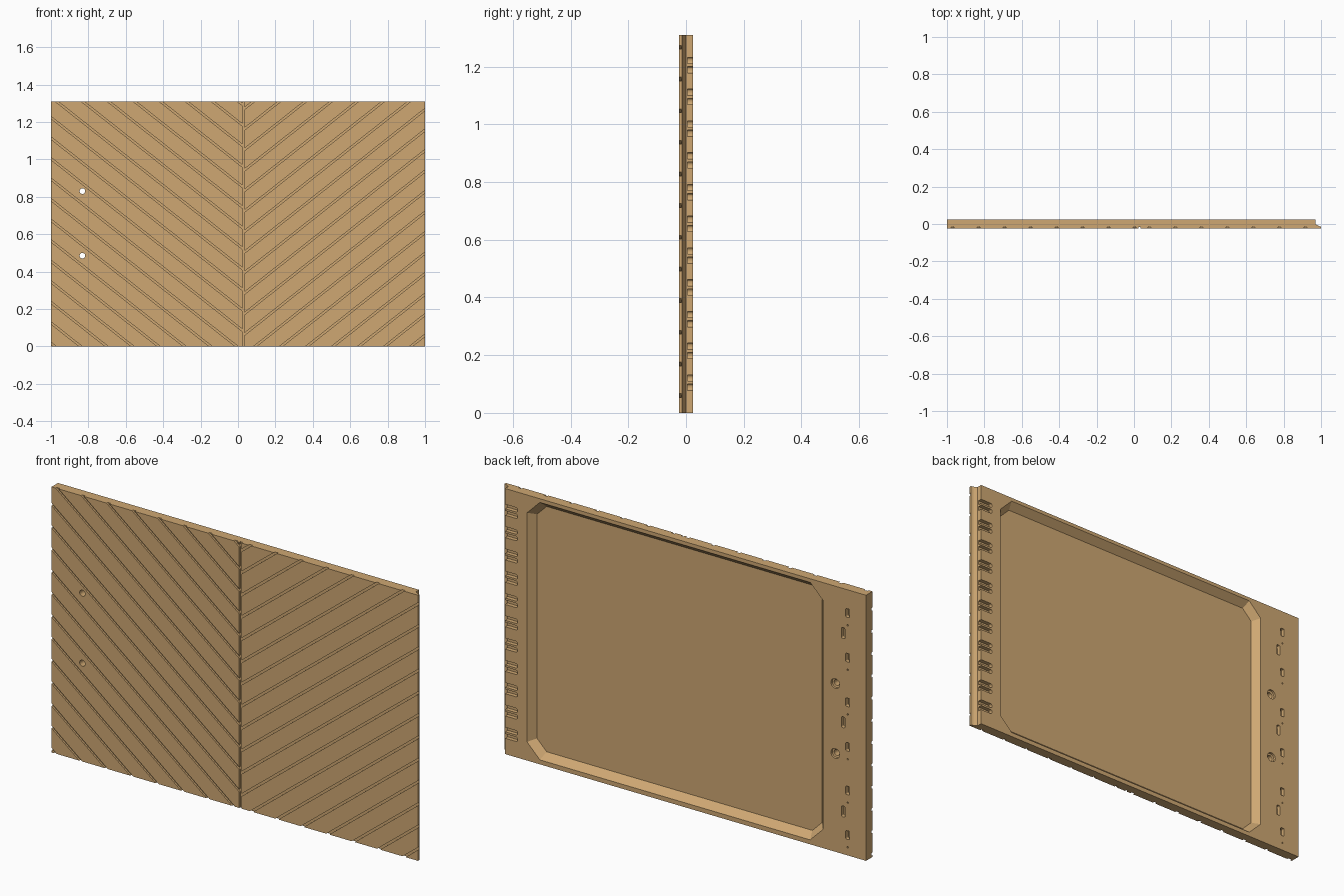
import bpy, bmesh, math

cube = bpy.data.objects.get("Cube")
if cube:
    bpy.data.objects.remove(cube)

HEIGHT, FRONT, BACK = 1.31, -0.025, 0.025
SEAM_X = 0.03          # vertical groove where the two plank directions meet
SLOPE = 0.79           # rise of the diagonal grooves

wood = bpy.data.materials.new("light_wood")
wood.use_nodes = True
colour = (0.62, 0.39, 0.17, 1)
wood.diffuse_color = colour
wood.node_tree.nodes["Principled BSDF"].inputs["Base Color"].default_value = colour


def loft(bm, rings):
    """Closed solid through rings of 3D points."""
    loops = [[bm.verts.new(p) for p in ring] for ring in rings]
    bm.faces.new(loops[0])
    bm.faces.new(loops[-1])
    for a, b in zip(loops, loops[1:]):
        for i in range(len(a)):
            j = (i + 1) % len(a)
            bm.faces.new((a[i], a[j], b[j], b[i]))


def prism(bm, outline, y0, y1):
    """Extrude an x-z outline along y."""
    loft(bm, [[(x, y, z) for x, z in outline] for y in (y0, y1)])


def finish(bm, name):
    bmesh.ops.recalc_face_normals(bm, faces=bm.faces[:])
    mesh = bpy.data.meshes.new(name)
    bm.to_mesh(mesh)
    bm.free()
    mesh.materials.append(wood)
    obj = bpy.data.objects.new(name, mesh)
    bpy.context.collection.objects.link(obj)
    return obj


def carve(target, bm):
    """Subtract the solids in bm from the target."""
    cutter = finish(bm, "cutter")
    cutter.hide_render = True
    mod = target.modifiers.new("carve", 'BOOLEAN')
    mod.operation = 'DIFFERENCE'
    mod.solver = 'EXACT'
    mod.object = cutter
    bpy.context.view_layer.objects.active = target
    bpy.ops.object.modifier_apply(modifier=mod.name)
    bpy.data.objects.remove(cutter)


def rect(x0, x1, z0, z1):
    return [(x0, z0), (x1, z0), (x1, z1), (x0, z1)]


def rounded(x0, x1, z0, z1, r, steps=4):
    """Rectangle with rounded corners."""
    pts = []
    corners = [(x1 - r, z1 - r), (x0 + r, z1 - r), (x0 + r, z0 + r), (x1 - r, z0 + r)]
    for q, (cx, cz) in enumerate(corners):
        for s in range(steps + 1):
            a = math.pi / 2 * (q + s / steps)
            pts.append((cx + r * math.cos(a), cz + r * math.sin(a)))
    return pts


def circle(cx, cz, r, y, n=24):
    return [(cx + r * math.cos(2 * math.pi * i / n), y,
             cz + r * math.sin(2 * math.pi * i / n)) for i in range(n)]


def chamfered(inset, y):
    """Cut-corner outline of the recess, shrunk by inset."""
    x0, x1 = -0.765 + inset, 0.85 - inset
    z0, z1 = 0.022 + inset, HEIGHT - 0.018 - inset
    c = 0.07 - 0.59 * inset
    pts = [(x0 + c, z0), (x1 - c, z0), (x1, z0 + c), (x1, z1 - c),
           (x1 - c, z1), (x0 + c, z1), (x0, z1 - c), (x0, z0 + c)]
    return [(x, y, z) for x, z in pts]


# Panel with a stepped, bevelled left edge
profile = [(-1, FRONT), (1, FRONT), (1, -0.014), (0.988, -0.011),
           (0.97, 0), (0.97, BACK), (-1, BACK)]
bm = bmesh.new()
loft(bm, [[(x, y, z) for x, y in profile] for z in (0, HEIGHT)])
panel = finish(bm, "door_panel")

# Sloped recess in the back
bm = bmesh.new()
loft(bm, [chamfered(0.03, -0.01), chamfered(-0.003, BACK + 0.0035)])
carve(panel, bm)

# Diagonal plank grooves, one direction per side of the seam
GROOVE_FLOOR, HALF = -0.016, 0.0065


def diagonal(bm, x0, z0, x1, z1):
    prism(bm, [(x0, z0 - HALF), (x1, z1 - HALF), (x1, z1 + HALF), (x0, z0 + HALF)],
          FRONT - 0.01, GROOVE_FLOOR)


bm = bmesh.new()
for k in range(-12, 8):
    z_at_edge = HEIGHT + SLOPE * (0.139 * k + 0.03)
    diagonal(bm, -1.05, z_at_edge + 0.05 * SLOPE,
             SEAM_X, z_at_edge - (1 + SEAM_X) * SLOPE)
carve(panel, bm)

bm = bmesh.new()
for k in range(20):
    z_at_edge = 0.06 + 0.1097 * k
    diagonal(bm, SEAM_X, z_at_edge - (1 - SEAM_X) * SLOPE,
             1.05, z_at_edge + 0.05 * SLOPE)
carve(panel, bm)

# Vertical seam groove
bm = bmesh.new()
prism(bm, rect(SEAM_X - 0.006, SEAM_X + 0.006, -0.1, HEIGHT + 0.1),
      FRONT - 0.01, GROOVE_FLOOR + 0.0005)
carve(panel, bm)

# Paired hinge slots open at the left edge
bm = bmesh.new()
for k in range(11):
    z = 0.105 + 0.11 * k
    for dz in (-0.016, 0.016):
        prism(bm, rounded(0.902, 1.05, z + dz - 0.011, z + dz + 0.011, 0.009),
              0.005, BACK + 0.01)
carve(panel, bm)

# Mounting slots, pin holes and countersunk handle holes near the right edge
bm = bmesh.new()
for z in (0.10, 0.32, 0.535, 0.755, 0.975, 1.195):
    prism(bm, rounded(-0.911, -0.889, z - 0.021, z + 0.021, 0.005), 0.005, BACK + 0.01)
    loft(bm, [circle(-0.9, z - 0.06, 0.004, y, 8) for y in (0.01, BACK + 0.01)])
for z in (0.21, 0.65, 1.09):
    prism(bm, rounded(-0.885, -0.865, z - 0.027, z + 0.027, 0.007), 0.005, BACK + 0.01)
for z in (0.485, 0.83):
    loft(bm, [circle(-0.832, z, r, y) for r, y in
              ((0.015, FRONT - 0.01), (0.015, 0.012), (0.024, 0.014), (0.024, BACK + 0.01))])
carve(panel, bm)
